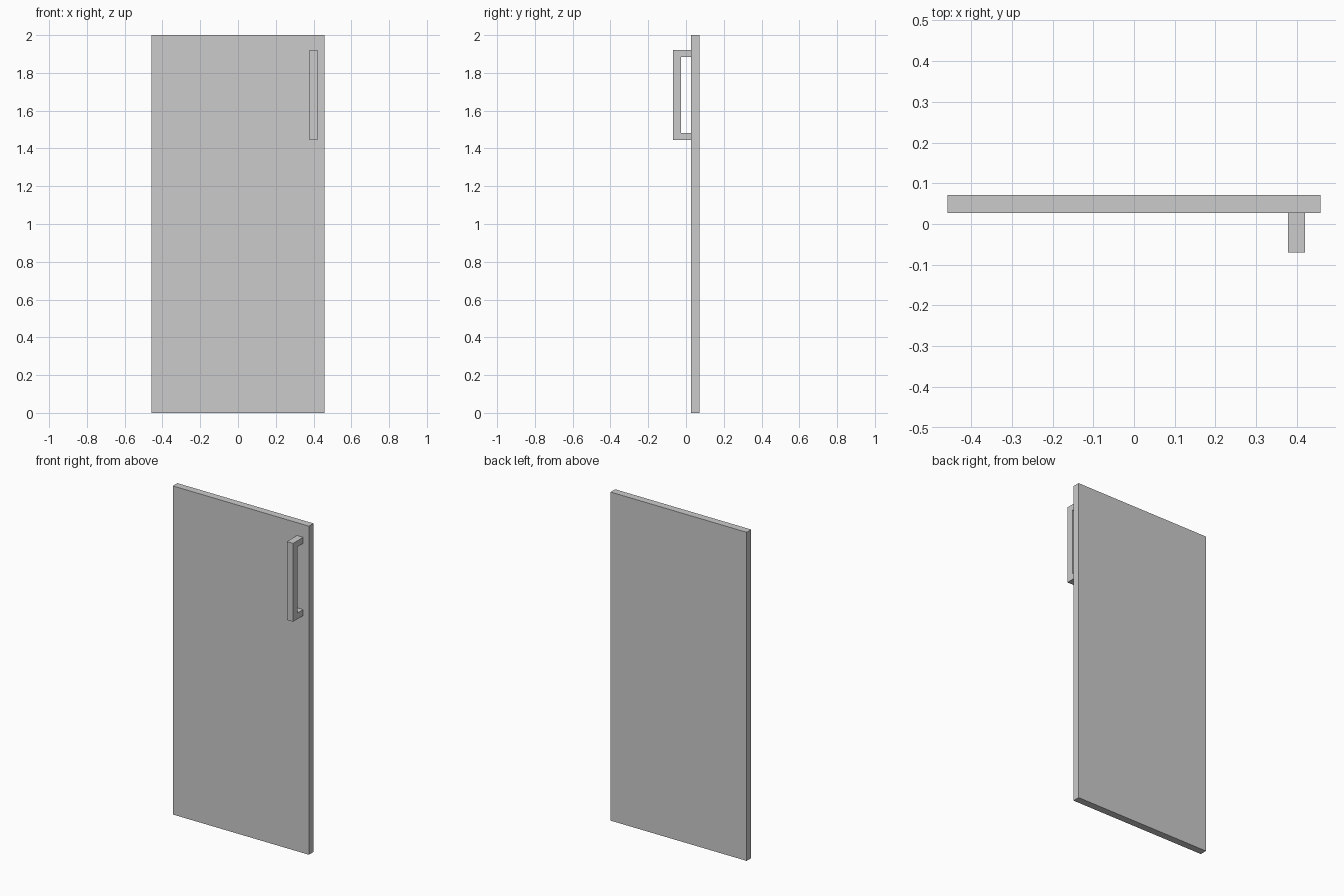
import bpy, bmesh

if "Cube" in bpy.data.objects:
    bpy.data.objects.remove(bpy.data.objects["Cube"])

DOOR_FRONT, DOOR_BACK = 0.027, 0.071
HALF_WIDTH, HEIGHT = 0.458, 2.0


def extrude_profile(name, profile, x0, x1):
    """Extrude a closed (y, z) outline from x0 to x1."""
    bm = bmesh.new()
    face = bm.faces.new([bm.verts.new((x0, y, z)) for y, z in profile])
    ext = bmesh.ops.extrude_face_region(bm, geom=[face])
    verts = [g for g in ext["geom"] if isinstance(g, bmesh.types.BMVert)]
    bmesh.ops.translate(bm, verts=verts, vec=(x1 - x0, 0, 0))
    bmesh.ops.recalc_face_normals(bm, faces=bm.faces)
    mesh = bpy.data.meshes.new(name)
    bm.to_mesh(mesh)
    bm.free()
    obj = bpy.data.objects.new(name, mesh)
    bpy.context.collection.objects.link(obj)
    return obj


# Door panel
extrude_profile("door_panel",
                [(DOOR_FRONT, 0), (DOOR_BACK, 0),
                 (DOOR_BACK, HEIGHT), (DOOR_FRONT, HEIGHT)],
                -HALF_WIDTH, HALF_WIDTH)

# C-shaped pull handle: grip bar with two stand-offs meeting the door face
grip_front, grip_back = -0.07, -0.026
bottom, top, post = 1.445, 1.922, 0.037
extrude_profile("pull_handle",
                [(DOOR_FRONT, bottom), (DOOR_FRONT, bottom + post),
                 (grip_back, bottom + post), (grip_back, top - post),
                 (DOOR_FRONT, top - post), (DOOR_FRONT, top),
                 (grip_front, top), (grip_front, bottom)],
                0.378, 0.42)
